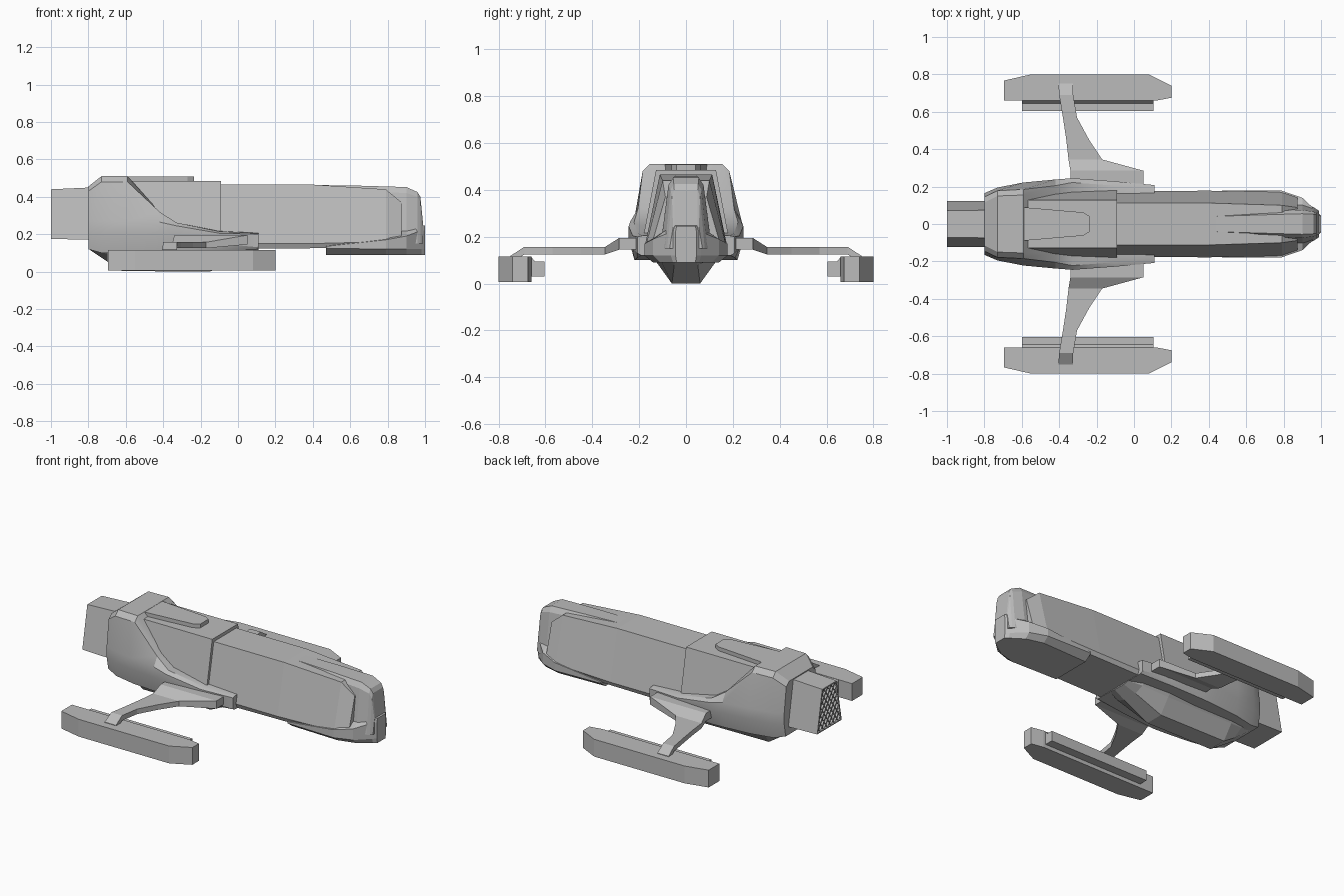
import bpy, bmesh, math
from mathutils import Vector

if "Cube" in bpy.data.objects:
    bpy.data.objects.remove(bpy.data.objects["Cube"])

grey = bpy.data.materials.new("hull grey")
grey.diffuse_color = (0.5, 0.5, 0.5, 1)
grey.use_nodes = True
grey.node_tree.nodes["Principled BSDF"].inputs["Base Color"].default_value = grey.diffuse_color


def finish(name, bm, smooth=None):
    bmesh.ops.recalc_face_normals(bm, faces=bm.faces)
    me = bpy.data.meshes.new(name)
    bm.to_mesh(me)
    bm.free()
    me.materials.append(grey)
    ob = bpy.data.objects.new(name, me)
    bpy.context.collection.objects.link(ob)
    if smooth:
        bpy.ops.object.select_all(action='DESELECT')
        ob.select_set(True)
        bpy.context.view_layer.objects.active = ob
        bpy.ops.object.shade_smooth_by_angle(angle=math.radians(smooth))
    return ob


def skin(rings):
    """Closed skin over equal-sized rings of 3D points."""
    bm = bmesh.new()
    vs = [[bm.verts.new(p) for p in r] for r in rings]
    n = len(vs[0])
    for a, b in zip(vs, vs[1:]):
        for i in range(n):
            j = (i + 1) % n
            bm.faces.new((a[i], a[j], b[j], b[i]))
    bm.faces.new(vs[0])
    bm.faces.new(vs[-1])
    return bm


def sym(stations):
    """Skin from half sections (x, [(y, z), ...]) mirrored across y = 0."""
    return skin([[(x, y, z) for y, z in h] + [(x, -y, z) for y, z in reversed(h)]
                 for x, h in stations])


# Forward hull with leaning sides
finish("forward_hull", sym([
    (-0.12, [(.112, .465), (.176, .15), (.165, .12)]),
    (0.40, [(.112, .465), (.178, .15), (.165, .125)]),
    (0.79, [(.10, .44), (.172, .16), (.16, .13)]),
    (0.875, [(.088, .37), (.14, .19), (.13, .14)])]))

# Spine running over the hull to the nose
finish("nose_spine", sym([
    (0.40, [(.04, .463), (.06, .40), (.09, .15)]),
    (0.66, [(.048, .459), (.066, .43), (.10, .15)]),
    (0.90, [(.055, .452), (.075, .42), (.11, .15)]),
    (0.96, [(.052, .425), (.066, .40), (.09, .15)]),
    (0.975, [(.050, .40), (.06, .37), (.08, .15)]),
    (0.99, [(.048, .25), (.055, .24), (.07, .15)])]))

# Chin under the nose
finish("chin", sym([
    (0.47, [(.10, .137), (.178, .135), (.178, .125), (.13, .09)]),
    (0.79, [(.10, .19), (.178, .17), (.178, .12), (.14, .09)]),
    (0.90, [(.09, .225), (.14, .19), (.14, .12), (.11, .09)]),
    (0.98, [(.055, .25), (.065, .22), (.065, .12), (.055, .09)]),
    (1.00, [(.04, .245), (.045, .22), (.045, .12), (.04, .09)])]))

# Saddle collar wrapped over the hull
finish("saddle_collar", sym([
    (x, [(.128, .485), (.19, .16), (.17, .118)]) for x in (-.62, -.09)]))

# Rear cowl whose upper edge sweeps down and forward
finish("rear_cowl", sym([
    (-0.80, [(.115, .455), (.145, .43), (.165, .27), (.165, .20), (.15, .12)]),
    (-0.73, [(.150, .51), (.178, .48), (.195, .27), (.195, .20), (.17, .10)]),
    (-0.59, [(.155, .51), (.185, .48), (.222, .27), (.222, .20), (.20, .10)]),
    (-0.42, [(.150, .32), (.205, .32), (.238, .265), (.238, .20), (.215, .10)]),
    (-0.33, [(.150, .262), (.222, .262), (.245, .245), (.245, .19), (.22, .10)]),
    (-0.10, [(.150, .217), (.205, .215), (.228, .205), (.228, .15), (.21, .11)]),
    (0.11, [(.150, .207), (.185, .205), (.208, .20), (.208, .13), (.19, .12)])]),
    smooth=22)

# Raised tongue on the collar
tongue = [(-.62, .092), (-.27, .062), (-.235, .04)]
outline = tongue + [(x, -y) for x, y in reversed(tongue)]
finish("top_tongue", skin([[(x, y, z) for x, y in outline] for z in (.47, .509)]))

# Keel beneath the cowl
finish("keel", sym([
    (-0.79, [(.14, .14), (.10, .12), (.05, .115)]),
    (-0.70, [(.16, .14), (.12, .095), (.055, .055)]),
    (-0.62, [(.17, .14), (.125, .09), (.06, .003)]),
    (-0.15, [(.17, .14), (.125, .09), (.06, .0)]),
    (0.03, [(.14, .14), (.11, .105), (.05, .08)]),
    (0.11, [(.10, .14), (.08, .12), (.04, .115)])]))

# Engine block with a recessed diamond grille on its rear face
bm = sym([(-1.0, [(.072, .44), (.122, .175)]), (-0.78, [(.074, .45), (.124, .17)])])
bmesh.ops.recalc_face_normals(bm, faces=bm.faces)
rear = min(bm.faces, key=lambda f: f.calc_center_median().x)
bmesh.ops.inset_individual(bm, faces=[rear], thickness=.01)
rear.material_index = 1
for s in (-1, 1):
    for k in range(-7, 8):
        cells = [f for f in bm.faces if f.material_index == 1]
        geom = cells + list({e for f in cells for e in f.edges}) + \
            list({v for f in cells for v in f.verts})
        bmesh.ops.bisect_plane(bm, geom=geom, dist=1e-5,
                               plane_co=Vector((-1, k * .036, .31)),
                               plane_no=Vector((0, 1, s * .7)))
cells = [f for f in bm.faces if f.material_index == 1 and f.calc_area() > 1e-4]
bmesh.ops.inset_individual(bm, faces=cells, thickness=.0035, depth=-.012)
for f in bm.faces:
    f.material_index = 0
finish("engine_block", bm)

# Swept pylons, nacelles and inner rails on each side
pylon = [(.19, -.34, .05, .145, .195), (.285, -.34, .05, .145, .195),
         (.345, -.35, -.17, .125, .157), (.45, -.362, -.24, .125, .157),
         (.57, -.38, -.305, .125, .157), (.69, -.40, -.325, .125, .157),
         (.75, -.405, -.325, .085, .118)]
nacelle = [(-.695, .66), (-.695, .767), (-.55, .80), (.08, .80),
           (.20, .74), (.20, .675), (.12, .66)]
rail = [(.605, .03), (.605, .095), (.645, .095), (.66, .113), (.68, .113), (.68, .03)]
for side, s in (("left", 1), ("right", -1)):
    finish(side + "_pylon", skin([
        [(a, s * y, lo), (b, s * y, lo), (b, s * y, hi), (a, s * y, hi)]
        for y, a, b, lo, hi in pylon]))
    finish(side + "_nacelle", skin([
        [(x, s * y, z) for x, y in nacelle] for z in (.006, .115)]))
    finish(side + "_nacelle_rail", skin([
        [(x, s * y, z) for y, z in rail] for x in (-.60, .105)]))
